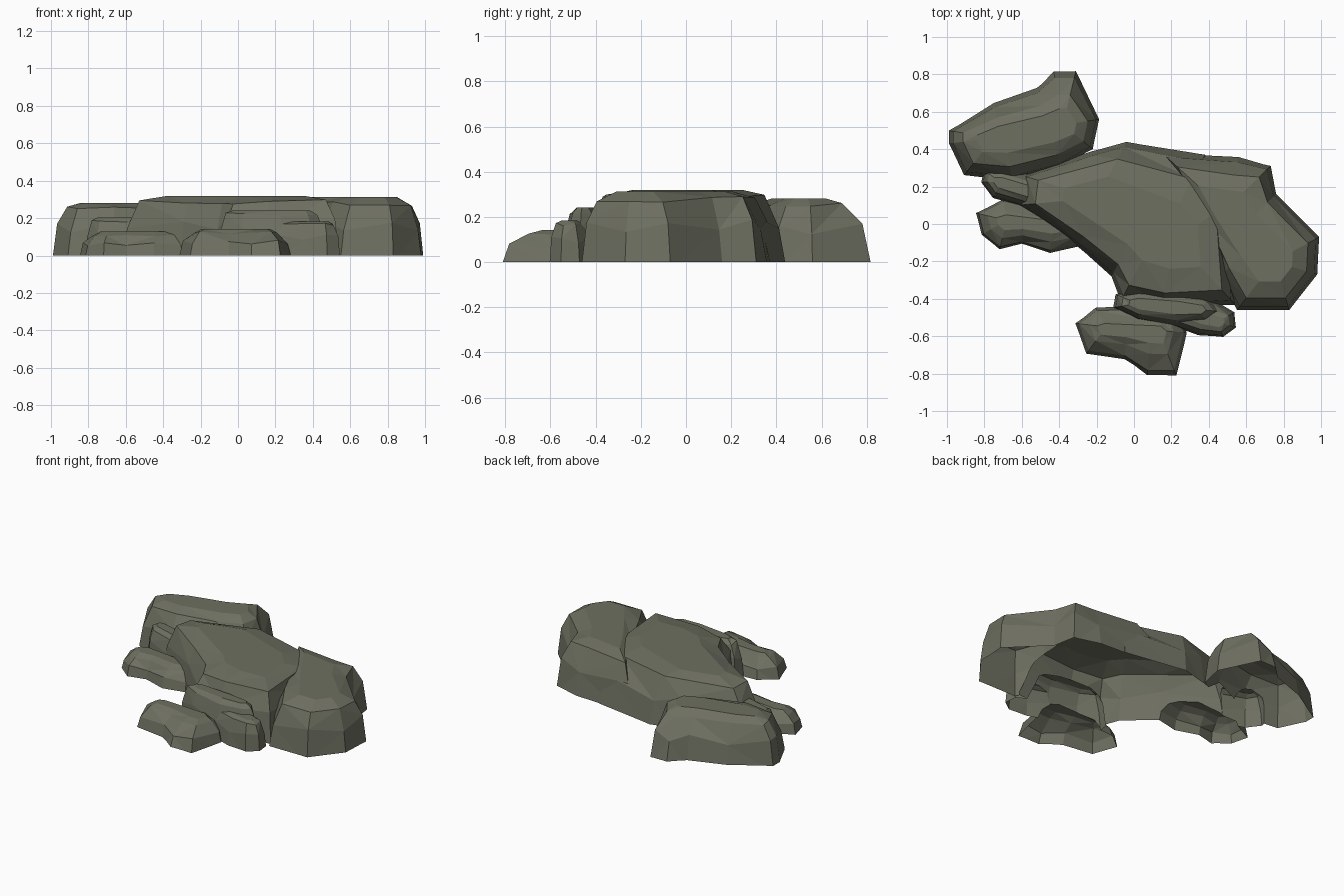
import bpy, bmesh, math, random
from mathutils import Vector
from mathutils.geometry import intersect_point_line

if "Cube" in bpy.data.objects:
    bpy.data.objects.remove(bpy.data.objects["Cube"])

random.seed(4)
mat = bpy.data.materials.new("olive grey stone")
mat.diffuse_color = (0.155, 0.16, 0.118, 1)
mat.use_nodes = True
mat.node_tree.nodes["Principled BSDF"].inputs["Base Color"].default_value = mat.diffuse_color


def rock(name, outline, a, b, crown, drop, slope):
    """Faceted boulder: walls lean in from the outline towards the ridge line a-b."""
    a, b = Vector(a), Vector(b)
    bm = bmesh.new()
    rings = [[], [], [], []]
    for i, xy in enumerate(outline):
        p = Vector(xy)
        t = max(0, min(1, intersect_point_line(p, a, b)[1]))
        d = a.lerp(b, t) - p
        rim = crown - drop * random.uniform(0.7, 1.3)
        lean = slope * (1.4 if d.normalized().y < -0.7 else 1)
        sill = 0.5 if i % 2 else 0.65
        for ring, s, h in zip(rings, (-0.02, lean * 0.3, lean, lean + (1 - lean) * 0.45),
                              (-0.04, rim * sill, rim, crown - drop * 0.3)):
            q = p + d * s
            ring.append(bm.verts.new((q.x, q.y, h)))
    k = len(outline)
    for lo, hi in zip(rings, rings[1:]):
        for i in range(k):
            j = (i + 1) % k
            bm.faces.new((lo[i], lo[j], hi[j], hi[i]))
    bm.faces.new(rings[0])
    # Top is closed to two crown points on the ridge
    bm.faces.new(rings[-1])
    bmesh.ops.triangulate(bm, faces=bm.faces[:])
    bmesh.ops.recalc_face_normals(bm, faces=bm.faces[:])
    me = bpy.data.meshes.new(name)
    bm.to_mesh(me)
    bm.free()
    me.materials.append(mat)
    ob = bpy.data.objects.new(name, me)
    bpy.context.collection.objects.link(ob)
    return ob


def ledge(name, x, y, rx, ry, turn, top):
    """Small stepped rock on a rough oval footprint."""
    c, s = math.cos(turn), math.sin(turn)
    pts = []
    for i in range(9):
        ang = i * math.tau / 9
        r = random.uniform(0.9, 1.1)
        u, v = rx * r * math.cos(ang), ry * r * math.sin(ang)
        pts.append((x + u * c - v * s, y + u * s + v * c))
    ridge = Vector((c, s)) * rx * 0.5
    o = Vector((x, y))
    return rock(name, pts, o - ridge, o + ridge, top, top * 0.12, 0.35)


# Main plateau
main = rock("rock_outcrop", [
    (-.22, .39), (-.04, .44), (.38, .37), (.5, .1), (.54, -.43), (.15, -.45),
    (-.07, -.41), (-.12, -.28), (-.3, -.12), (-.62, .1), (-.6, .26)],
    (-.2, .14), (.22, -.08), .332, .045, .22)

parts = [
    # Slab on the right
    rock("right_slab", [
        (.15, .38), (.56, .36), (.73, .31), (.76, .16), (.99, -.07), (.98, -.27),
        (.83, -.46), (.55, -.46), (.46, -.28), (.37, -.02)],
        (.48, .08), (.75, -.2), .328, .05, .25),
    # Separate boulder at the back left
    rock("back_left_boulder", [
        (-.99, .5), (-.75, .65), (-.52, .73), (-.43, .82), (-.31, .82), (-.185, .56),
        (-.22, .4), (-.4, .3), (-.65, .23), (-.91, .26), (-.99, .43)],
        (-.75, .46), (-.38, .53), .295, .045, .32),
    # Low shelf on the left
    rock("lower_left_shelf", [
        (-.85, .06), (-.7, .14), (-.22, .02), (-.27, -.12), (-.45, -.16),
        (-.6, -.11), (-.72, -.14), (-.82, -.06)],
        (-.68, .02), (-.4, 0), .135, .025, .4),
    # Low boulder at the front
    rock("front_boulder", [
        (-.32, -.53), (-.21, -.44), (.2, -.42), (.29, -.58), (.23, -.82),
        (.07, -.82), (-.05, -.73), (-.26, -.7)],
        (-.15, -.55), (.13, -.57), .15, .03, .5),
    # Steps between the boulders and the plateau
    ledge("left_step", -.6, .19, .24, .1, -.3, .21),
    ledge("front_upper_step", .18, -.44, .32, .11, -.1, .25),
    ledge("front_lower_step", .34, -.49, .22, .11, -.3, .19),
]

# Fuse the rocks into one shell
for p in parts:
    m = main.modifiers.new(p.name, 'BOOLEAN')
    m.operation = 'UNION'
    m.solver = 'EXACT'
    m.object = p
dg = bpy.context.evaluated_depsgraph_get()
fused = bpy.data.meshes.new_from_object(main.evaluated_get(dg))
main.modifiers.clear()
main.data = fused
for p in parts:
    bpy.data.objects.remove(p)

# Cut level at the ground, leaving the underside open
bm = bmesh.new()
bm.from_mesh(fused)
bmesh.ops.bisect_plane(bm, geom=bm.verts[:] + bm.edges[:] + bm.faces[:],
                       plane_co=(0, 0, 0), plane_no=(0, 0, 1), clear_inner=True)
for f in bm.faces:
    f.smooth = False
    f.material_index = 0
bm.to_mesh(fused)
bm.free()
